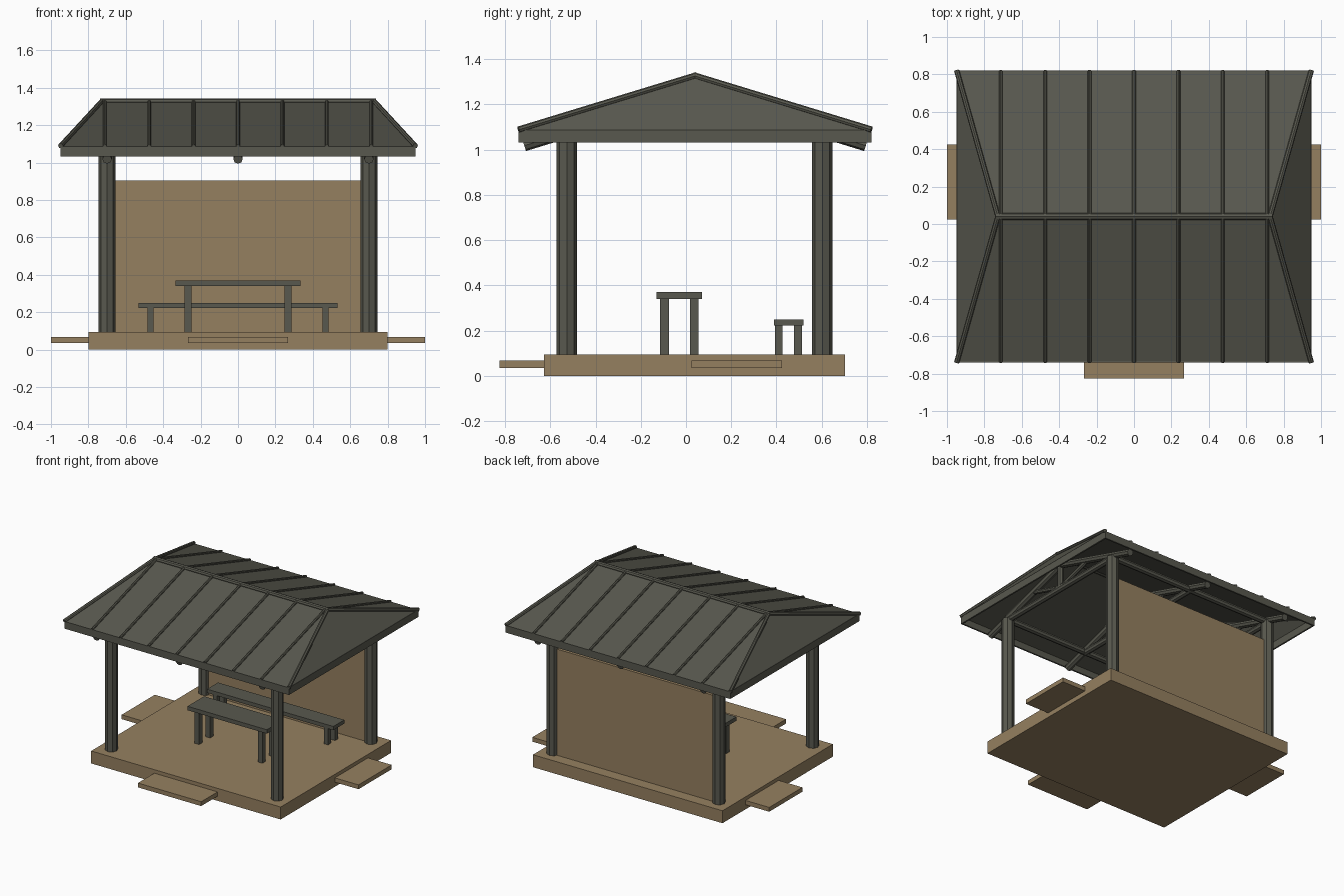
import bpy, bmesh
from mathutils import Vector

if "Cube" in bpy.data.objects:
    bpy.data.objects.remove(bpy.data.objects["Cube"])


def material(name, rgb):
    m = bpy.data.materials.new(name)
    m.diffuse_color = (*rgb, 1)
    m.use_nodes = True
    m.node_tree.nodes["Principled BSDF"].inputs["Base Color"].default_value = m.diffuse_color
    return m


GREY = material("charcoal", (0.098, 0.098, 0.077))
TAN = material("tan", (0.30, 0.216, 0.117))


def finish(name, bm, mat):
    bmesh.ops.recalc_face_normals(bm, faces=bm.faces)
    me = bpy.data.meshes.new(name)
    bm.to_mesh(me)
    bm.free()
    me.materials.append(mat)
    ob = bpy.data.objects.new(name, me)
    bpy.context.collection.objects.link(ob)
    return ob


def box(name, x0, x1, y0, y1, z0, z1, mat):
    bm = bmesh.new()
    bmesh.ops.create_cube(bm, size=1)
    for v in bm.verts:
        v.co = ((x0 + x1) / 2 + v.co.x * (x1 - x0),
                (y0 + y1) / 2 + v.co.y * (y1 - y0),
                (z0 + z1) / 2 + v.co.z * (z1 - z0))
    return finish(name, bm, mat)


def pole(name, a, b, r, mat=GREY, sides=8):
    a, b = Vector(a), Vector(b)
    bm = bmesh.new()
    bmesh.ops.create_cone(bm, cap_ends=True, segments=sides, radius1=r, radius2=r, depth=(b - a).length)
    ob = finish(name, bm, mat)
    d = b - a
    if abs(d.x) + abs(d.y) > 1e-6:
        ob.rotation_euler = d.to_track_quat('Z', 'Y').to_euler()
    ob.location = (a + b) / 2
    return ob


# Floor slab, steps and back wall
box("floor_slab", -0.8, 0.8, -0.628, 0.703, 0, 0.095, TAN)
box("front_step", -0.267, 0.267, -0.825, -0.628, 0.035, 0.068, TAN)
for s, side in ((-1, "left"), (1, "right")):
    box(side + "_step", *sorted((s * 0.8, s * 1.0)), 0.025, 0.425, 0.035, 0.068, TAN)
box("back_wall", -0.68, 0.68, 0.59, 0.615, 0.095, 0.905, TAN)


# Table and bench
def trestle(name, hx, y0, y1, z0, z1, lx, legs_y, w):
    box(name + "_top", -hx, hx, y0, y1, z0, z1, GREY)
    for x in (-lx, lx):
        for y in legs_y:
            box(name + "_leg", x - w / 2, x + w / 2, y - w / 2, y + w / 2, 0.095, z0, GREY)


trestle("table", 0.335, -0.13, 0.07, 0.34, 0.37, 0.267, (-0.095, 0.037), 0.038)
trestle("bench", 0.533, 0.388, 0.52, 0.222, 0.25, 0.468, (0.41, 0.495), 0.034)

# Roof dimensions
EX, Y0, Y1, EZ = 0.948, -0.74, 0.82, 1.085
RX, RY, RZ = 0.728, 0.04, 1.325
SLOPE = (RZ - EZ) / (Y1 - RY)
POST_Y = (-0.527, 0.603)

# Posts and lengthwise beams
for y in POST_Y:
    for x in (-0.7, 0.7):
        pole("post", (x, y, 0.095), (x, y, 1.06), 0.045)
    pole("long_beam", (-0.72, y, 1.065), (0.72, y, 1.065), 0.024)

# Trusses: rafters, tie beam, king post and struts
for x in (-0.7, 0, 0.7):
    for s in (-1, 1):
        pole("rafter", (x, RY + s * 0.755, 1.018), (x, RY, 1.018 + 0.755 * SLOPE), 0.025)
        pole("strut", (x, RY, 1.07), (x, RY + s * 0.28, 1.155), 0.016)
    pole("tie_beam", (x, POST_Y[0], 1.06), (x, POST_Y[1], 1.06), 0.023)
    pole("king_post", (x, RY, 1.06), (x, RY, 1.25), 0.02)

# Hipped roof sheets
bm = bmesh.new()
c = [bm.verts.new(p) for p in ((-EX, Y0, EZ), (EX, Y0, EZ), (EX, Y1, EZ), (-EX, Y1, EZ),
                               (-RX, RY, RZ), (RX, RY, RZ))]
for f in ((0, 1, 5, 4), (1, 2, 5), (2, 3, 4, 5), (3, 0, 4)):
    bm.faces.new([c[i] for i in f])
roof = finish("roof_sheets", bm, GREY)
sol = roof.modifiers.new("thickness", 'SOLIDIFY')
sol.thickness = 0.008
sol.offset = -1

# Fascia boards around the eaves
T = 0.012
for y in (Y0, Y1 - T):
    box("long_fascia", -EX, EX, y, y + T, 1.032, EZ + 0.002, GREY)
for x in (-EX, EX - T):
    box("end_fascia", x, x + T, Y0 + T, Y1 - T, 1.032, EZ + 0.002, GREY)

# Standing seams, hip caps and ridge cap
for ye in (Y0, Y1):
    for i in range(-3, 4):
        x = i * 0.2375
        pole("seam", (x, ye, EZ + 0.004), (x, RY, RZ + 0.004), 0.01)
    for s in (-1, 1):
        pole("hip_cap", (s * EX, ye, EZ + 0.004), (s * RX, RY, RZ + 0.002), 0.014)
pole("ridge_cap", (-RX - 0.01, RY, RZ), (RX + 0.01, RY, RZ), 0.018)
